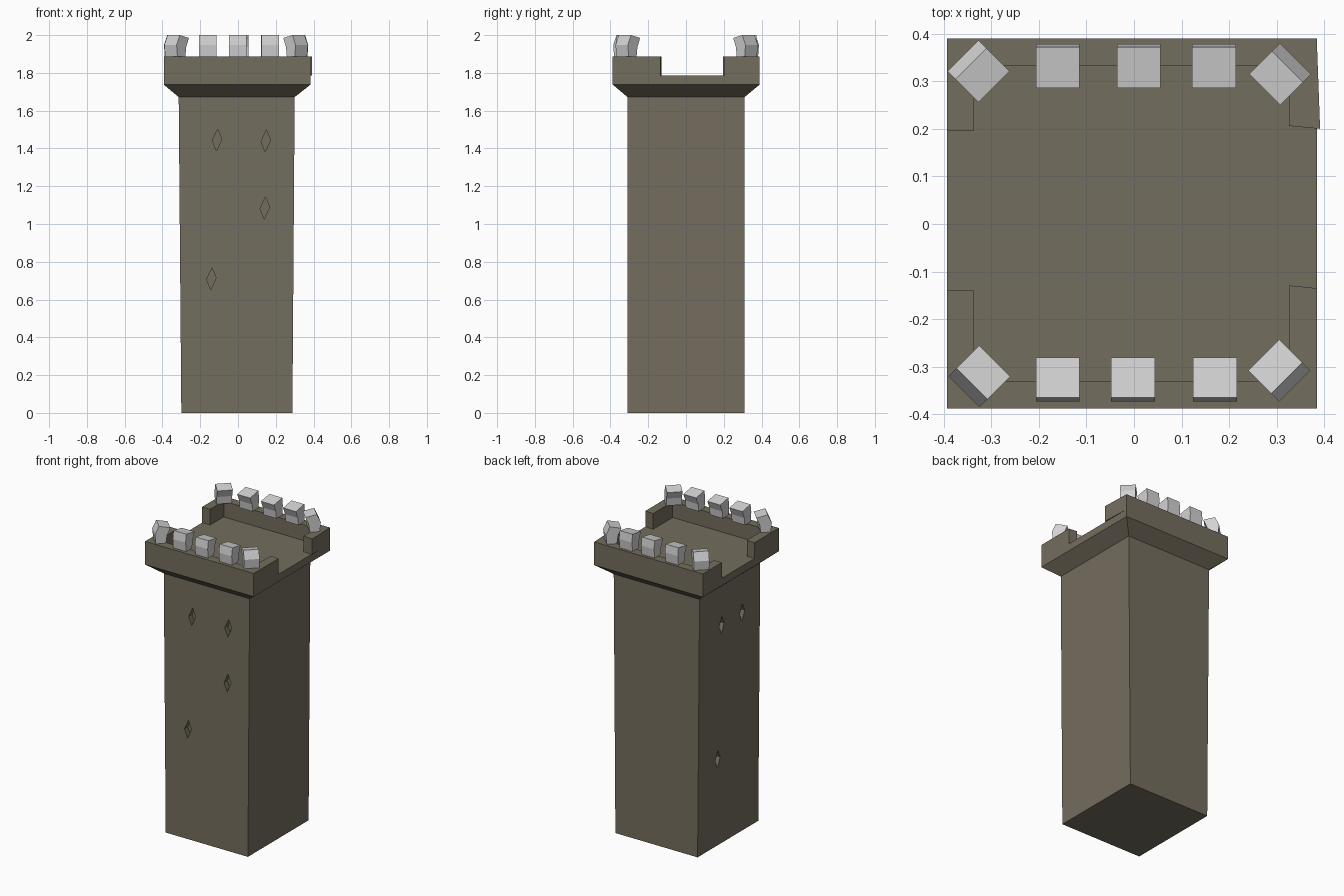
import bpy, bmesh, math
from mathutils import Matrix, Vector

if "Cube" in bpy.data.objects:
    bpy.data.objects.remove(bpy.data.objects["Cube"])


def material(name, rgb):
    m = bpy.data.materials.new(name)
    m.diffuse_color = (*rgb, 1)
    m.use_nodes = True
    m.node_tree.nodes["Principled BSDF"].inputs["Base Color"].default_value = m.diffuse_color
    return m


stone = material("brown_stone", (0.175, 0.155, 0.112))
pale = material("pale_stone", (0.65, 0.65, 0.65))


def loft(name, rings, mat, matrix=None):
    """Closed solid through rings of equal point count."""
    bm = bmesh.new()
    loops = [[bm.verts.new(p) for p in r] for r in rings]
    n = len(loops[0])
    for a, b in zip(loops, loops[1:]):
        for i in range(n):
            j = (i + 1) % n
            bm.faces.new((a[i], a[j], b[j], b[i]))
    bm.faces.new(loops[0][::-1])
    bm.faces.new(loops[-1])
    if matrix:
        bmesh.ops.transform(bm, matrix=matrix, verts=bm.verts)
    bmesh.ops.recalc_face_normals(bm, faces=bm.faces)
    me = bpy.data.meshes.new(name)
    bm.to_mesh(me)
    bm.free()
    me.materials.append(mat)
    ob = bpy.data.objects.new(name, me)
    bpy.context.collection.objects.link(ob)
    return ob


def rect(x0, x1, y0, y1, z):
    return [(x0, y0, z), (x1, y0, z), (x1, y1, z), (x0, y1, z)]


# Tower shaft, flared collar and roof floor
FLOOR, RIM = 1.786, 1.888
tower = loft("tower_shaft", [
    rect(-0.300, 0.288, -0.31, 0.31, 0),
    rect(-0.314, 0.300, -0.31, 0.31, 1.672),
    rect(-0.393, 0.384, -0.388, 0.39, 1.738),
    rect(-0.393, 0.384, -0.388, 0.39, FLOOR)], stone)

# Diamond window slits: (position along the wall, height)
front_slits = [(-0.11, 1.445), (0.148, 1.44), (0.143, 1.085), (-0.14, 0.71)]
left_slits = [(0.08, 1.417), (-0.13, 1.42), (0.11, 0.56)]


def slit_ring(x, z, y):
    return [(x - 0.026, y, z - 0.003), (x - 0.004, y, z - 0.058),
            (x + 0.024, y, z + 0.005), (x + 0.002, y, z + 0.058)]


def cut(x, z, matrix=None):
    c = loft("slit_cutter", [slit_ring(x, z, -0.36), slit_ring(x, z, -0.275)], stone, matrix)
    c.hide_render = True
    mod = tower.modifiers.new("slit", 'BOOLEAN')
    mod.operation, mod.solver, mod.object = 'DIFFERENCE', 'EXACT', c
    return c


turn = Matrix.Rotation(-math.pi / 2, 4, 'Z')   # front wall -> left wall
cutters = [cut(x, z) for x, z in front_slits]
cutters += [cut(-y, z, turn) for y, z in left_slits]
bpy.context.view_layer.update()
dg = bpy.context.evaluated_depsgraph_get()
cut_mesh = bpy.data.meshes.new_from_object(tower.evaluated_get(dg))
tower.modifiers.clear()
tower.data = cut_mesh
for c in cutters:
    bpy.data.objects.remove(c)


# U-shaped parapets, leaving a gap in each side wall
def parapet(name, outer, inner, end_left, end_right, tip):
    plan = [(-0.393, outer), (0.384, outer), (tip, end_right), (0.326, end_right + 0.006),
            (0.326, inner), (-0.335, inner), (-0.337, end_left), (-0.393, end_left)]
    loft(name, [[(x, y, z) for x, y in plan] for z in (FLOOR, RIM)], stone)


parapet("back_parapet", 0.39, 0.333, 0.195, 0.200, 0.391)
parapet("front_parapet", -0.388, -0.330, -0.140, -0.135, 0.384)


# Merlons: blocks bent inward, local +x points outward
def merlon(name, x, y, angle, lean):
    w = 0.046
    profile = [(-0.066 + 0.046, 0.040, RIM, RIM),
               (-0.026, 0.046, 1.937, 1.948),
               (-0.046, 0.046 - lean, 1.985, 2.0)]
    rings = [[(a, -w, za), (b, -w, zb), (b, w, zb), (a, w, za)]
             for a, b, za, zb in profile]
    m = Matrix.Translation(Vector((x, y, 0))) @ Matrix.Rotation(math.radians(angle), 4, 'Z')
    loft(name, rings, pale, m)


for x in (-0.160, 0.010, 0.168):
    merlon("back_merlon", x, 0.332, 90, 0.006)
for x in (-0.160, -0.002, 0.170):
    merlon("front_merlon", x, -0.327, -90, 0.008)
for x, y, a in ((-0.327, 0.321, 135), (0.307, 0.315, 45),
                (-0.325, -0.320, 225), (0.305, -0.308, -45)):
    merlon("corner_merlon", x, y, a, 0.024)
